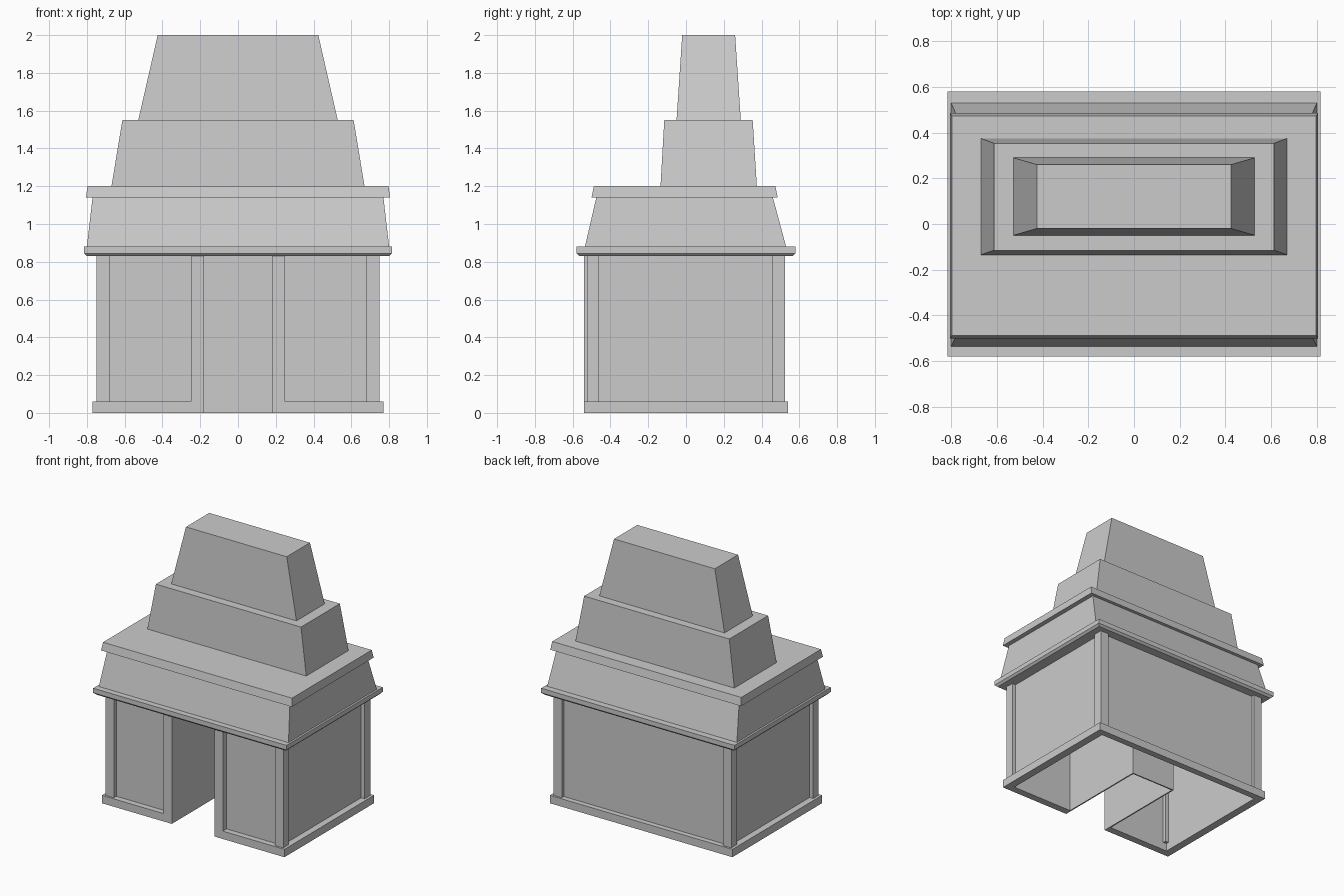
import bpy
import bmesh

cube = bpy.data.objects.get("Cube")
if cube:
    bpy.data.objects.remove(cube, do_unlink=True)

grey = bpy.data.materials.new("plain grey")
grey.use_nodes = True
grey.diffuse_color = (0.6, 0.6, 0.6, 1)
grey.node_tree.nodes["Principled BSDF"].inputs["Base Color"].default_value = (0.6, 0.6, 0.6, 1)


def loft(name, sections):
    """Stack of rectangles (x0, x1, y0, y1, z) joined into one closed solid."""
    bm = bmesh.new()
    rings = [[bm.verts.new(p) for p in ((a, c, z), (b, c, z), (b, d, z), (a, d, z))]
             for a, b, c, d, z in sections]
    bm.faces.new(rings[0][::-1])
    bm.faces.new(rings[-1])
    for low, high in zip(rings, rings[1:]):
        for i in range(4):
            j = (i + 1) % 4
            bm.faces.new((low[i], low[j], high[j], high[i]))
    mesh = bpy.data.meshes.new(name)
    bm.to_mesh(mesh)
    bm.free()
    mesh.materials.append(grey)
    obj = bpy.data.objects.new(name, mesh)
    bpy.context.collection.objects.link(obj)
    return obj


def box(name, x0, x1, y0, y1, z0, z1):
    return loft(name, [(x0, x1, y0, y1, z0), (x0, x1, y0, y1, z1)])


def pair(name, x0, x1, *rest):
    """Box on the left side (+x) and its mirror image on the right."""
    box("left_" + name, x0, x1, *rest)
    box("right_" + name, -x1, -x0, *rest)


TOP = 0.83     # underside of the mantel
PLINTH = 0.06  # plinth height
T = 0.01       # wall thickness

# Hollow wall panels, open underneath
box("back_panel", -0.72, 0.72, 0.49, 0.49 + T, 0, TOP)
pair("side_panel", 0.72 - T, 0.72, -0.495, 0.49, 0, TOP)
pair("front_panel", 0.18, 0.72, -0.495, -0.495 + T, 0, TOP)

# Corner posts
pair("front_post", 0.68, 0.75, -0.525, -0.46, PLINTH, TOP)
pair("back_post", 0.68, 0.75, 0.455, 0.525, PLINTH, TOP)

# Plinth, broken at the opening
box("back_plinth", -0.77, 0.77, 0.49, 0.54, 0, PLINTH)
pair("side_plinth", 0.72, 0.77, -0.495, 0.49, 0, PLINTH)
pair("front_plinth", 0.25, 0.77, -0.54, -0.495, 0, PLINTH)

# Firebox opening: jambs, side walls and back
pair("jamb", 0.18, 0.25, -0.54, -0.485, 0, TOP)
pair("firebox_side", 0.18, 0.18 + T, -0.485, 0.205, 0, TOP)
box("firebox_back", -0.18 - T, 0.18 + T, 0.205, 0.205 + T, 0, TOP)

# Mantel slab with a chamfered lower edge
loft("mantel", [(-0.80, 0.80, -0.565, 0.565, TOP),
                (-0.815, 0.815, -0.58, 0.58, 0.845),
                (-0.815, 0.815, -0.58, 0.58, 0.88)])

# Tapered hood, crown moulding and the two chimney tiers
loft("hood", [(-0.80, 0.80, -0.535, 0.53, 0.88),
              (-0.77, 0.77, -0.475, 0.46, 1.14)])
loft("crown", [(-0.805, 0.805, -0.50, 0.485, 1.14),
               (-0.797, 0.797, -0.488, 0.473, 1.20)])
loft("lower_chimney", [(-0.67, 0.67, -0.135, 0.375, 1.20),
                       (-0.612, 0.612, -0.115, 0.353, 1.55)])
loft("upper_chimney", [(-0.528, 0.528, -0.05, 0.29, 1.55),
                       (-0.425, 0.425, -0.02, 0.26, 2.0)])
